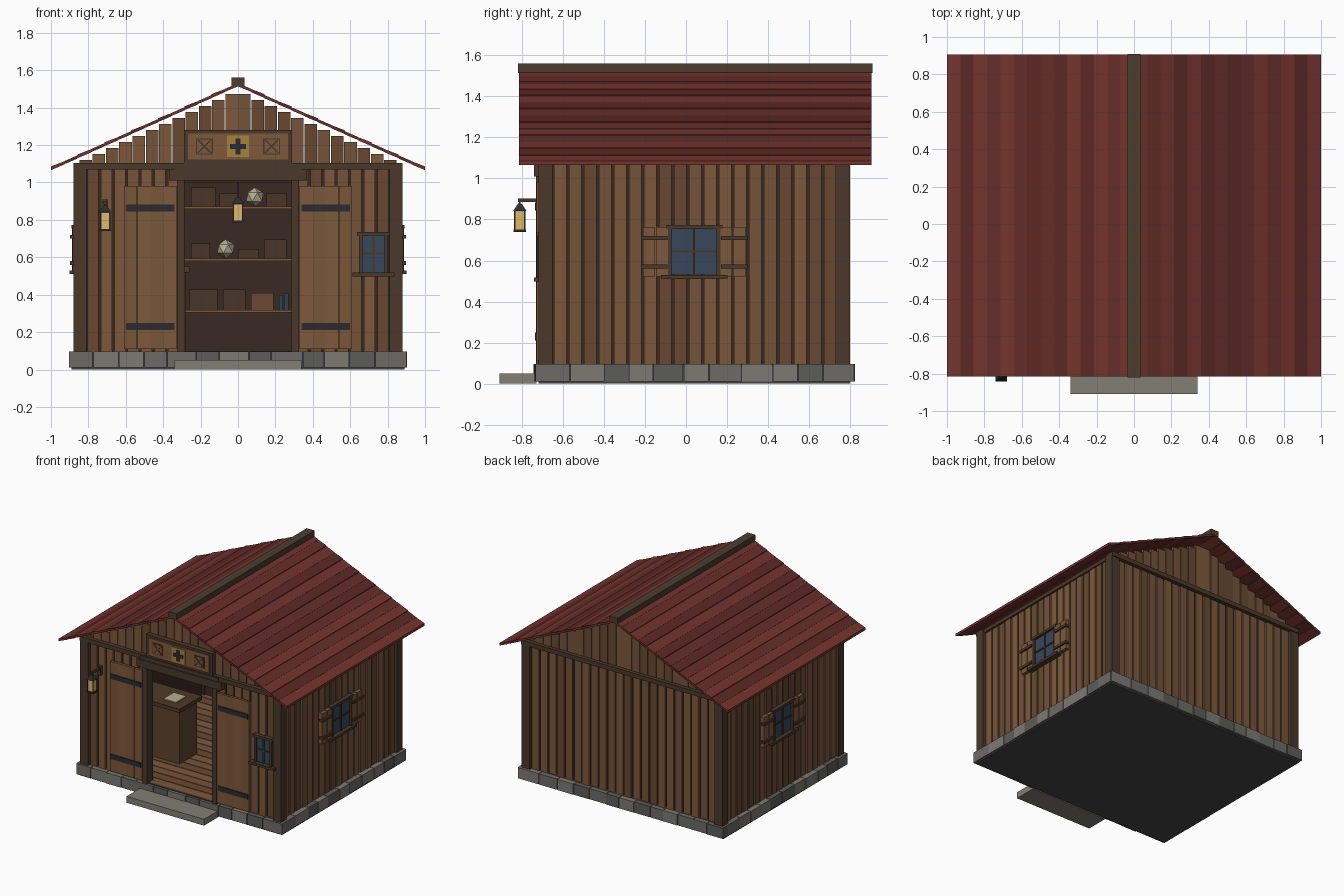
import bpy, bmesh, math, random
from mathutils import Matrix, Vector

if "Cube" in bpy.data.objects:
    bpy.data.objects.remove(bpy.data.objects["Cube"])

random.seed(4)
MATS = {}


def mat(hexcol):
    if hexcol not in MATS:
        m = bpy.data.materials.new("paint_" + hexcol)
        rgb = [int(hexcol[i:i + 2], 16) / 255 for i in (0, 2, 4)]
        m.diffuse_color = [((c + .055) / 1.055) ** 2.4 for c in rgb] + [1]
        m.use_nodes = True
        m.node_tree.nodes["Principled BSDF"].inputs["Base Color"].default_value = m.diffuse_color
        MATS[hexcol] = m
    return MATS[hexcol]


WOOD = ["7d593c", "74523a", "684930"]
DARK, INNER, IRON, GLASS = "4a382b", "3a2a22", "2b2b30", "36475a"
DOOR, GLOW, CREAM = "7f5a3c", "e0b868", "b8ad94"
STONE = ["7c7a74", "6c6b67", "5c5c5a"]
RED = ["74342e", "662d29", "5c2825"]


class Part:
    """Collects boxes, prisms and solids into one flat-shaded object."""
    def __init__(self, name, *cols):
        self.name, self.cols, self.bm = name, cols, bmesh.new()

    def paint(self, verts, mi):
        for f in {f for v in verts for f in v.link_faces}:
            f.material_index = mi

    def box(self, x0, x1, y0, y1, z0, z1, mi=0, rot=0):
        c = Vector(((x0 + x1) / 2, (y0 + y1) / 2, (z0 + z1) / 2))
        M = (Matrix.Translation(c) @ Matrix.Rotation(rot, 4, 'Y')
             @ Matrix.Diagonal((abs(x1 - x0), abs(y1 - y0), abs(z1 - z0), 1)))
        self.paint(bmesh.ops.create_cube(self.bm, size=1, matrix=M)["verts"], mi)

    def wall(self, side, u0, u1, d0, d1, z0, z1, mi=0, rot=0):
        """Box on a wall: u runs along it, d is the distance outward."""
        if side in "FB":
            s, o = (-1, -.715) if side == "F" else (1, .795)
            self.box(u0, u1, o + s * d0, o + s * d1, z0, z1, mi, rot)
        else:
            s = 1 if side == "R" else -1
            self.box(s * (.875 + d0), s * (.875 + d1), u0, u1, z0, z1, mi)

    def cone(self, p, r1, r2, h, seg, mi=0):
        M = Matrix.Translation(p) @ Matrix.Rotation(math.pi / seg, 4, 'Z')
        self.paint(bmesh.ops.create_cone(self.bm, cap_ends=True, segments=seg, radius1=r1,
                   radius2=r2, depth=h, matrix=M)["verts"], mi)

    def prism(self, pts, y0, y1, mi=0):
        a = [self.bm.verts.new((x, y0, z)) for x, z in pts]
        b = [self.bm.verts.new((x, y1, z)) for x, z in pts]
        n = len(pts)
        for f in [a, b[::-1]] + [[a[i], b[i], b[(i + 1) % n], a[(i + 1) % n]] for i in range(n)]:
            self.bm.faces.new(f).material_index = mi

    def done(self):
        bmesh.ops.recalc_face_normals(self.bm, faces=self.bm.faces)
        me = bpy.data.meshes.new(self.name)
        self.bm.to_mesh(me)
        self.bm.free()
        for c in self.cols:
            me.materials.append(mat(c))
        ob = bpy.data.objects.new(self.name, me)
        bpy.context.collection.objects.link(ob)


def roof_z(x):
    return 1.53 - .45 * abs(x)


def planks(p, side, u0, u1, z0, z1, pitch=.075):
    n = round((u1 - u0) / pitch)
    w = (u1 - u0) / n
    for i in range(n):
        a = u0 + i * w
        p.wall(side, a + .006, a + w - .006, -.035, -.012 - .008 * random.random(), z0, z1, random.randrange(3))


# Base slab, stones and step
p = Part("base_slab", "454545")
p.box(-.89, .89, -.72, .80, 0, .09)
p.done()
p = Part("foundation_stones", *STONE)
for side, a, b in (("F", -.9, .9), ("B", -.9, .9), ("L", -.735, .815), ("R", -.735, .815)):
    u = a
    while u < b - .01:
        e = u + random.uniform(.11, .17)
        e = b if e > b - .08 else e
        p.wall(side, u + .002, e - .002, -.03, .02 + .008 * random.random(), .01, .095, random.randrange(3))
        u = e
p.done()
p = Part("front_step", "827e74")
p.box(-.34, .34, -.91, -.73, 0, .05)
p.done()

# Floor boards run along x
p = Part("floor_boards", *WOOD)
for i in range(18):
    y = -.7 + i * .0825
    p.box(-.84, .84, y, y + .076, .085, .1, i * 2 % 3)
p.done()

# Plank walls with a dark backing
p = Part("wall_backing", INNER)
for s in "LR":
    p.wall(s, -.71, .79, -.05, -.03, .09, 1.1)
p.wall("B", -.87, .87, -.05, -.03, .09, 1.1)
p.wall("F", -.87, -.31, -.05, -.03, .09, 1.1)
p.wall("F", .31, .87, -.05, -.03, .09, 1.1)
p.wall("F", -.31, .31, -.05, -.03, 1.0, 1.1)
p.done()
for s, name in zip("LRB", ("left", "right", "back")):
    p = Part(name + "_wall_planks", *WOOD)
    a, b = (-.81, .81) if s == "B" else (-.65, .74)
    planks(p, s, a, b, .095, 1.1)
    p.done()
p = Part("front_wall_planks", *WOOD)
planks(p, "F", -.81, -.31, .095, 1.08)
planks(p, "F", .31, .81, .095, 1.08)
p.done()

# Stepped gable planks, front and back
p = Part("gable_planks", *WOOD)
for s in "FB":
    for i in range(12):
        for k in (-1, 1):
            a, b = k * i * .071, k * (i * .071 + .067)
            p.wall(s, min(a, b), max(a, b), -.04, -.015 - .006 * random.random(), 1.08,
                   max(1.1, roof_z(b) - .027), random.randrange(3))
p.done()

# Corner posts and tie beams
p = Part("timber_frame", DARK)
for x in (-.88, .81):
    for y in (-.72, .73):
        p.box(x, x + .07, y, y + .07, .09, 1.1)
for s in "FB":
    p.wall(s, -.88, .88, -.045, .012, 1.07, 1.105)
for s in "LR":
    p.wall(s, -.7, .78, -.05, -.005, 1.07, 1.1)
p.done()

# Roof: overlapping strips parallel to the ridge
p = Part("roof_strips", *RED)
n = 14
for k in (-1, 1):
    for i in range(n):
        a, b = i / n, (i + 1) / n
        lift = .002 + .004 * (i % 2)
        p.prism([(k * a, roof_z(a) + .001), (k * b, roof_z(b) + lift),
                 (k * b, roof_z(b) - .014), (k * a, roof_z(a) - .016)], -.815, .905, (i * 5 // 3) % 3)
p.done()
p = Part("ridge_beam", "4c3d30")
p.box(-.035, .035, -.82, .91, 1.515, 1.56)
p.done()

# Doorway frame and doors folded open against the wall
p = Part("door_frame", DARK)
for k in (-1, 1):
    p.wall("F", k * .285, k * .325, -.06, .016, .09, 1.02)
p.wall("F", -.37, .37, -.06, .026, 1.01, 1.07)
p.wall("F", -.34, .34, -.06, .02, 1.06, 1.1)
p.wall("F", -.285, .285, -.06, .005, .085, .1)
p.done()
p = Part("open_doors", DOOR, "7a5639")
q = Part("door_hinges", IRON)
for k in (-1, 1):
    for i in range(4):
        a = .328 + i * .0705
        p.wall("F", k * a, k * (a + .0695), -.005, .015, .11, .98, i % 2)
    for z in (.21, .845):
        q.wall("F", k * .34, k * .6, .01, .022, z, z + .038)
p.done()
q.done()

# Sign board with a plain cross ornament
p = Part("sign_board", DARK, DOOR, "a5823c", IRON)
p.wall("F", -.29, .29, -.02, .02, 1.105, 1.28)
p.wall("F", -.268, .268, .015, .028, 1.122, 1.262, 1)
p.wall("F", -.06, .06, .02, .034, 1.135, 1.25, 2)
p.wall("F", -.042, .042, .03, .04, 1.18, 1.205, 3)
p.wall("F", -.0125, .0125, .03, .04, 1.15, 1.235, 3)
for k in (-.18, .18):
    p.wall("F", k - .045, k + .045, .025, .031, 1.15, 1.235, 0)
    p.wall("F", k - .039, k + .039, .025, .033, 1.156, 1.229, 1)
    for r in (-1, 1):
        p.wall("F", k - .048, k + .048, .03, .036, 1.188, 1.197, 0, r * math.pi / 4)
p.done()


# Windows
def window(name, s, u, z, w, h, shutters):
    p = Part(name, DARK, GLASS, WOOD[0])
    a, b, c, d = u - w / 2, u + w / 2, z - h / 2, z + h / 2
    p.wall(s, a, b, -.03, -.004, c, d, 1)
    for e in (a - .01, b - .008):
        p.wall(s, e, e + .018, -.03, .012, c - .01, d + .01)
    for e in (u - .005, ):
        p.wall(s, e, e + .01, -.02, .004, c, d)
    p.wall(s, a, b, -.02, .003, z - .005, z + .005)
    p.wall(s, a - .02, b + .02, -.03, .014, d - .004, d + .016)
    p.wall(s, a - .045, b + .045, -.03, .026, c - .022, c - .002)
    if shutters:
        for k in (-1, 1):
            for o in (.125, .19):
                p.wall(s, u + k * o, u + k * (o + .06), -.02, .01, c - .01, d + .005, 2)
            for e in (z - .085, z + .055):
                p.wall(s, u + k * .13, u + k * .26, -.01, .022, e, e + .02)
    p.done()


window("front_window", "F", .725, .62, .135, .2, False)
window("left_window", "L", .04, .645, .235, .225, True)
window("right_window", "R", .04, .645, .235, .225, True)


# Lanterns
def lantern(name, x, y, z):
    p = Part(name, IRON, GLOW)
    p.box(x - .03, x + .03, y - .03, y + .03, z, z + .012)
    p.box(x - .023, x + .023, y - .023, y + .023, z + .012, z + .1, 1)
    for i in (-1, 1):
        for j in (-1, 1):
            p.box(x + i * .021, x + i * .028, y + j * .021, y + j * .028, z + .01, z + .105)
    p.cone((x, y, z + .12), .045, .012, .035, 4)
    p.box(x - .004, x + .004, y - .004, y + .004, z + .13, z + .16)
    return p


p = lantern("wall_lantern", -.71, -.81, .74)
p.done()
p = Part("lantern_bracket", DARK)
p.box(-.718, -.702, -.82, -.72, .885, .902)
p.wall("F", -.725, -.695, -.02, .012, .84, .91)
p.done()
p = lantern("hanging_lantern", 0, 0, .785)
p.box(-.003, .003, -.003, .003, .93, 1.08)
p.done()
p = Part("ceiling_tie", DARK)
p.box(-.84, .84, -.03, .03, 1.07, 1.1)
p.done()

# Shelf unit on the back wall with its goods
p = Part("shelf_unit", DOOR, INNER)
for k in (-1, 1):
    p.box(k * .285, k * .31, .5, .74, .1, 1.06)
p.box(-.3, .3, .72, .74, .1, 1.06, 1)
for z in (.305, .58, .858):
    p.box(-.29, .29, .5, .73, z, z + .014)
p.done()
p = Part("shelf_boxes", "4a3528", "6b4a32", "2f4152")
for x0, x1, z, h, m in ((-.26, -.11, .319, .11, 0), (-.08, .04, .319, .11, 0), (.07, .19, .319, .09, 1),
                        (.22, .24, .319, .08, 2), (.245, .27, .319, .09, 2), (-.25, -.15, .594, .08, 0),
                        (.14, .26, .594, .1, 0), (.0, .11, .594, .05, 0), (-.25, -.12, .872, .1, 0),
                        (-.1, 0, .872, .07, 0), (.15, .26, .872, .07, 0)):
    p.box(x0, x1, .54, .66, z, z + h, m)
p.done()
p = Part("faceted_stones", CREAM)
for x, z in ((.09, .922), (-.065, .645)):
    bmesh.ops.create_icosphere(p.bm, subdivisions=1, radius=.052, matrix=Matrix.Translation((x, .53, z)))
p.done()

# Counter with an open sheet on top
p = Part("counter", "5f432e", "4f3828", CREAM)
p.box(-.72, -.28, -.33, -.11, .1, .52)
p.box(-.74, -.26, -.36, -.08, .52, .55, 1)
p.box(-.45, -.34, -.29, -.16, .55, .558, 2)
p.done()
